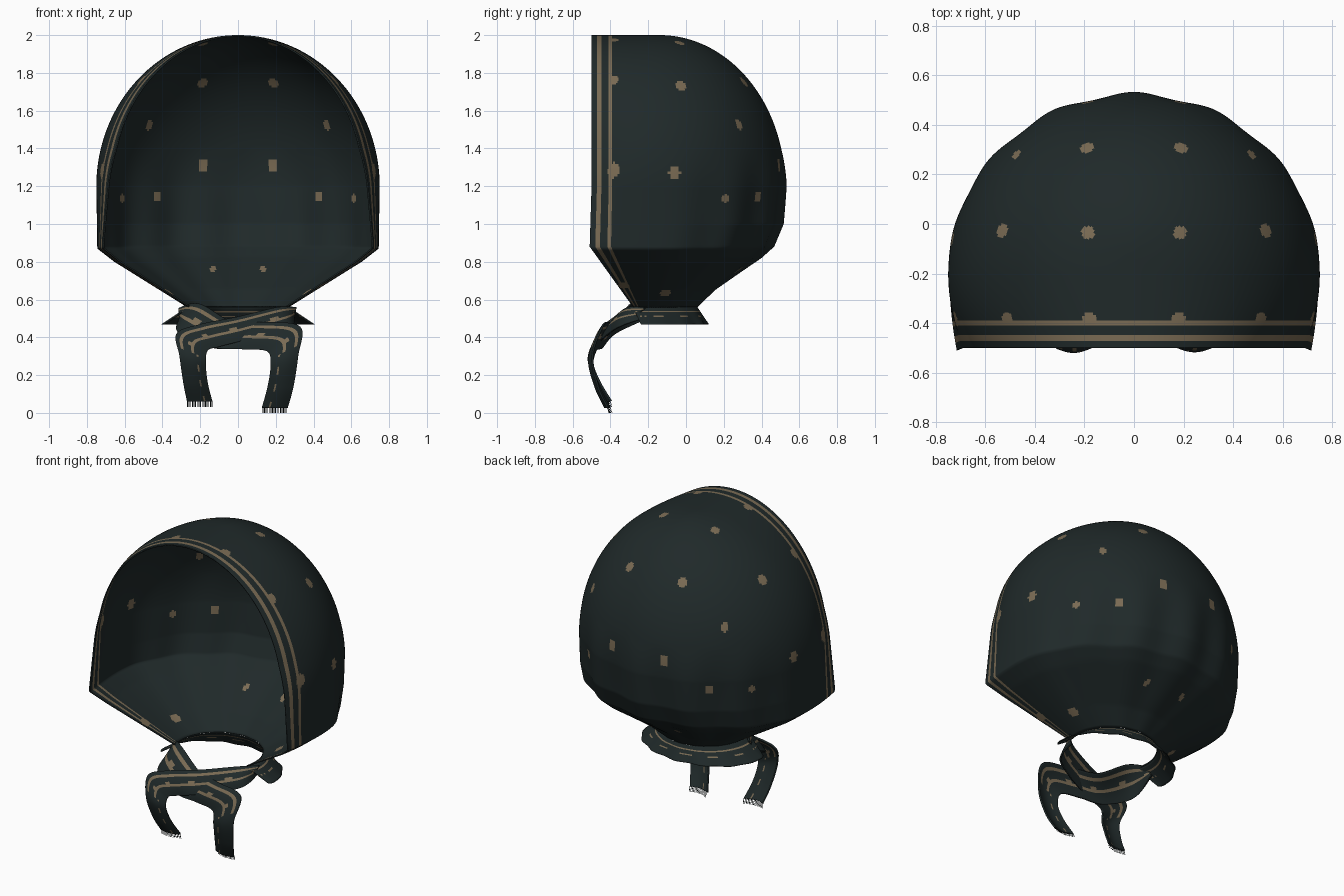
import bpy, bmesh, math
from mathutils import Vector

if "Cube" in bpy.data.objects:
    bpy.data.objects.remove(bpy.data.objects["Cube"])


def material(name, rgb):
    m = bpy.data.materials.new(name)
    m.diffuse_color = (*rgb, 1)
    m.use_nodes = True
    m.node_tree.nodes["Principled BSDF"].inputs["Base Color"].default_value = m.diffuse_color
    return m


MATS = [material("dark_teal_cloth", (0.0140, 0.0222, 0.0225)),
        material("tan_print", (0.195, 0.147, 0.088))]


def table(pts, z):
    """Linear lookup in a short profile of (z, value) pairs."""
    for (z0, v0), (z1, v1) in zip(pts, pts[1:]):
        if z <= z1:
            return v0 + (v1 - v0) * max(0, (z - z0) / (z1 - z0))
    return pts[-1][1]


def sheet(name, rows, cols, point, printed, dots=(), thickness=0.008):
    """Cloth grid from point(s, t); faces get the print colour by rule."""
    bm = bmesh.new()
    vs = [[bm.verts.new(point(j / cols, i / rows)) for j in range(cols + 1)]
          for i in range(rows + 1)]
    for i in range(rows):
        for j in range(cols):
            f = bm.faces.new((vs[i][j], vs[i + 1][j], vs[i + 1][j + 1], vs[i][j + 1]))
            f.smooth = True
            f.material_index = int(printed((j + .5) / cols, (i + .5) / rows))
    # printed dots: faces close to the surface point nearest each dot
    mids = [(f, f.calc_center_median()) for f in bm.faces]
    for d, r in dots:
        d = Vector(d)
        c = min((m for _, m in mids), key=lambda m: (m - d).length_squared)
        for f, m in mids:
            e = m - c
            if e.x ** 2 + e.y ** 2 + (0.8 * e.z) ** 2 < r * r:
                f.material_index = 1
    bmesh.ops.remove_doubles(bm, verts=bm.verts, dist=0.0002)
    me = bpy.data.meshes.new(name)
    bm.to_mesh(me)
    bm.free()
    for m in MATS:
        me.materials.append(m)
    ob = bpy.data.objects.new(name, me)
    bpy.context.collection.objects.link(ob)
    if thickness:
        mod = ob.modifiers.new("cloth", 'SOLIDIFY')
        mod.thickness = thickness
        mod.offset = -1
    return ob


BEND = 0.55  # share of the half section that curves around the back


def section(s, w, back, front, z, ripple=0.0):
    """U-shaped section, open to the front; s runs left front to right front."""
    a = 2 * s - 1
    side, k = (1 if a > 0 else -1), abs(a)
    yc = -0.2
    if k > BEND:
        q = (k - BEND) / (1 - BEND)
        taper = 0.04 + 0.07 * min(1, max(0, (z - .9) / .5))
        return Vector((side * w * (1 - taper * q * q), yc + (front - yc) * q, z))
    phi = k / BEND * math.pi / 2
    g = 1 + ripple * math.cos(14 * phi) * math.cos(phi)
    return Vector((side * w * math.sin(phi) * g, yc + (back - yc) * math.cos(phi) * g, z))


# Hood: elliptical crown above z = 1.2, gathered to the neck below
WIDTH = [(.56, .27), (.8, .655), (.87, .745), (1.2, .75)]
BACK = [(.56, .06), (.65, .15), (.75, .29), (.82, .39), (.88, .455), (1.0, .505), (1.2, .525)]
FRONT = [(.56, -.28), (.88, -.51), (1.2, -.5), (2, -.5)]


def hood_point(s, t):
    if t < 0.4:
        z = .56 + .64 * t / .4
        w, b = table(WIDTH, z), table(BACK, z)
    else:
        th = (t - .4) / .6 * math.pi / 2
        z = 1.2 + .8 * math.sin(th)
        w, b = .75 * math.cos(th), -.14 + .665 * math.cos(th)
    rip = 0.018 * math.sin(math.pi * min(1, max(0, (1.4 - z) / .95)))
    return section(s, w, b, table(FRONT, z), z, rip)


def hood_print(s, t):
    q = (abs(2 * s - 1) - BEND) / (1 - BEND)
    return .83 < q < .90 or .63 < q < .70


HALF_DOTS = [  # right-hand dots, mirrored to the left
    ((.19, -.03, 1.97), .027), ((.56, -.02, 1.75), .027), ((.74, -.06, 1.27), .030),
    ((.19, .32, 1.76), .027), ((.50, .30, 1.53), .025), ((.19, .49, 1.31), .029),
    ((.45, .39, 1.14), .023), ((.64, .22, 1.13), .020), ((.13, .27, .76), .020),
    ((.37, -.11, .66), .030), ((.44, -.33, .68), .030),
    ((.18, -.385, 1.97), .028), ((.52, -.385, 1.77), .028), ((.72, -.385, 1.28), .032)]
dots = [((sx * p[0], p[1], p[2]), r) for p, r in HALF_DOTS for sx in (1, -1)]
sheet("hood", 160, 280, hood_point, hood_print, dots)


# Collar: flared edge below the gathered neck
def collar_point(s, t):
    return section(s, .405 - .135 * t, .115 - .055 * t, -.24 - .04 * t, .47 + .09 * t,
                   .02 * (1 - t))


sheet("collar", 14, 120, collar_point,
      lambda s, t: .7 < t < .8 or (.4 < t < .5 and math.sin(s * 70) > .3), thickness=0.004)


# Tied ends: two ribbons crossing under the chin, each hanging as a tail
def spline(pts, t):
    n = len(pts) - 1
    i = min(int(t * n), n - 1)
    u = t * n - i
    p0, p1, p2, p3 = (Vector(pts[min(max(k, 0), n)]) for k in (i - 1, i, i + 1, i + 2))
    return 0.5 * (2 * p1 + (p2 - p0) * u + (2 * p0 - 5 * p1 + 4 * p2 - p3) * u * u
                  + (3 * p1 - p0 - 3 * p2 + p3) * u ** 3)


FRONT_UP = [(.31, -.22, .56), (.21, -.31, .56), (0, -.38, .51), (-.2, -.43, .47),
            (-.325, -.46, .42), (-.31, -.505, .30), (-.29, -.465, .16), (-.27, -.41, .06)]
FRONT_LOW = [(.30, -.22, .50), (.27, -.36, .455), (.03, -.455, .385), (-.10, -.475, .35),
             (-.16, -.49, .33), (-.17, -.50, .26), (-.16, -.46, .16), (-.135, -.40, .06)]
# rear ribbon: passes behind and below, left neck to right tail
REAR_UP = [(-.31, -.2, .55), (-.2, -.29, .57), (-.02, -.35, .47), (.15, -.41, .475),
           (.33, -.44, .45), (.315, -.49, .30), (.29, -.46, .14), (.26, -.41, .03)]
REAR_LOW = [(-.30, -.2, .50), (-.31, -.37, .42), (-.14, -.44, .345), (.02, -.455, .337),
            (.155, -.475, .325), (.175, -.49, .25), (.16, -.455, .14), (.13, -.40, .03)]


def ribbon_print(s, t):
    if t > .66:  # tails carry a narrow broken stripe
        return .68 < s < .75 and math.sin(t * 60) > .2
    bump = .09 if math.sin(t * 45) > .75 else 0
    return .14 < s < .23 or .5 - bump < s < .6


for name, up, lo in (("front_tie", FRONT_UP, FRONT_LOW), ("rear_tie", REAR_UP, REAR_LOW)):
    def ribbon_point(s, t, up=up, lo=lo):
        p = spline(up, t).lerp(spline(lo, t), s)
        p.y -= .018 * math.sin(math.pi * s)
        return p
    sheet(name, 130, 30, ribbon_point, ribbon_print, thickness=0.01)

    # Fringe: thin threads below the tail end
    a, b = Vector(up[-1]), Vector(lo[-1])

    def fringe_point(s, t, a=a, b=b):
        return a.lerp(b, s) + Vector((0, -.015 * math.sin(math.pi * s) + .01 * t, .003 - .033 * t))
    fr = sheet(name + "_fringe", 1, 31, fringe_point, lambda s, t: False, thickness=0)
    bm = bmesh.new()
    bm.from_mesh(fr.data)
    bm.faces.ensure_lookup_table()
    bmesh.ops.delete(bm, geom=[f for f in bm.faces if f.index % 2], context='FACES')
    bm.to_mesh(fr.data)
    bm.free()
